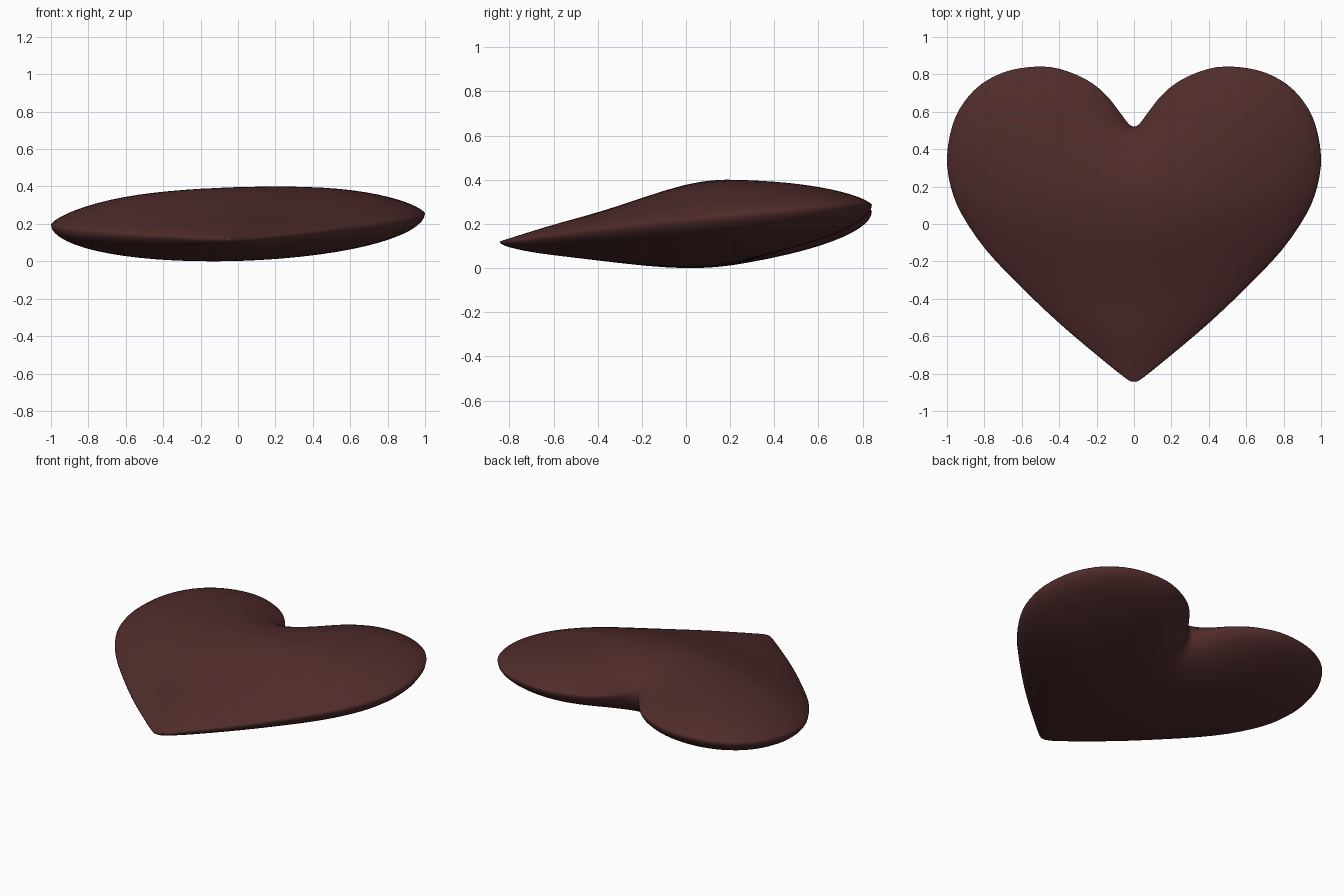
import bpy, math
from mathutils import Vector

if "Cube" in bpy.data.objects:
    bpy.data.objects.remove(bpy.data.objects["Cube"])

# right half of the heart outline, notch to tip
half = [(0, .522), (.03, .537), (.085, .61), (.145, .685), (.22, .75), (.32, .803), (.44, .838), (.57, .838),
        (.7, .81), (.82, .745), (.91, .65), (.97, .53), (1, .36), (.98, .2), (.92, .05),
        (.79, -.14), (.6, -.34), (.4, -.53), (.2, -.7), (.04, -.828), (0, -.842)]
ctrl = [Vector(p) for p in half] + [Vector((-x, y)) for x, y in half[-2:0:-1]]

# smooth closed outline
SUB, n = 3, len(ctrl)
outline = []
for i in range(n):
    a, b, c, d = (ctrl[(i + k) % n] for k in (-1, 0, 1, 2))
    for s in range(SUB):
        t = s / SUB
        outline.append(0.5 * (2*b + (c - a)*t + (2*a - 5*b + 4*c - d)*t*t + (3*b - a - 3*c + d)*t**3))

# flat disc of rings, denser toward the rim
RINGS, N = 16, len(outline)
centre = Vector((0, .1))
flat, phi = [centre.copy()], [.12]
for r in range(1, RINGS + 1):
    t = math.sin(r / RINGS * math.pi / 2)
    flat += [centre + (p - centre) * t for p in outline]
    phi += [.12 * (1 - t * t) if r < RINGS else 0.0] * N


def vid(r, i):
    return 0 if r == 0 else 1 + (r - 1) * N + i % N


tris = []
for i in range(N):
    tris.append((0, vid(1, i + 1), vid(1, i)))
    for r in range(1, RINGS):
        a, b, c, d = vid(r, i), vid(r, i + 1), vid(r + 1, i + 1), vid(r + 1, i)
        tris += [(a, b, c), (a, c, d)]

# inflate like a membrane under pressure
weight = [{} for _ in flat]
load = [0.0] * len(flat)
for tri in tris:
    for k in range(3):
        i, j, o = tri[k], tri[(k + 1) % 3], tri[(k + 2) % 3]
        u, v = flat[i] - flat[o], flat[j] - flat[o]
        area2 = abs(u.x * v.y - u.y * v.x) + 1e-12
        w = 0.5 * u.dot(v) / area2
        weight[i][j] = weight[i].get(j, 0) + w
        weight[j][i] = weight[j].get(i, 0) + w
        load[i] += area2 / 6
inner = 1 + (RINGS - 1) * N
rows = [(i, load[i] / sum(weight[i].values()),
         [(j, w / sum(weight[i].values())) for j, w in weight[i].items()]) for i in range(inner)]
for _ in range(1800):
    for i, new, nb in rows:
        for j, w in nb:
            new += w * phi[j]
        phi[i] += 1.9 * (new - phi[i])
peak = max(phi)


def ease(y, lo, hi):
    t = min(max((y - lo) / (hi - lo), 0), 1)
    return t * t * (3 - 2 * t)


# upper shell is leaner than the lower one, both taper toward the tip
level = [max(p, 0) / peak for p in phi]
upper = [h ** .75 * (.66 + .38 * ease(p.y, -.5, .2)) for h, p in zip(level, flat)]
lower = [h ** .5 * (.72 + .33 * ease(p.y, -.65, .25)) for h, p in zip(level, flat)]

# tilted middle plane, both shells scaled to reach z = 0 and z = 0.4
mid = [.195 + .03 * p.x + .09 * p.y for p in flat]
top = min((.4 - mid[i]) / upper[i] for i in range(inner) if upper[i] > 1e-4)
low = min(mid[i] / lower[i] for i in range(inner) if lower[i] > 1e-4)
verts = [(p.x, p.y, m + top * h) for p, m, h in zip(flat, mid, upper)]
verts += [(flat[i].x, flat[i].y, mid[i] - low * lower[i]) for i in range(inner)]


def under(i):
    return len(flat) + i if i < inner else i


# upper and lower shells share the rim
faces = []
for t in tris:
    a, b, c = (flat[i] for i in t)
    up = t if (b - a).x * (c - a).y - (b - a).y * (c - a).x > 0 else t[::-1]
    faces += [up, tuple(under(i) for i in up[::-1])]

mesh = bpy.data.meshes.new("heart")
mesh.from_pydata(verts, [], faces)
mesh.update()
mesh.polygons.foreach_set("use_smooth", [True] * len(mesh.polygons))
mat = bpy.data.materials.new("dark chocolate brown")
mat.diffuse_color = (.08, .025, .024, 1)
mat.use_nodes = True
mat.node_tree.nodes["Principled BSDF"].inputs["Base Color"].default_value = mat.diffuse_color
mesh.materials.append(mat)
heart = bpy.data.objects.new("heart", mesh)
bpy.context.collection.objects.link(heart)
